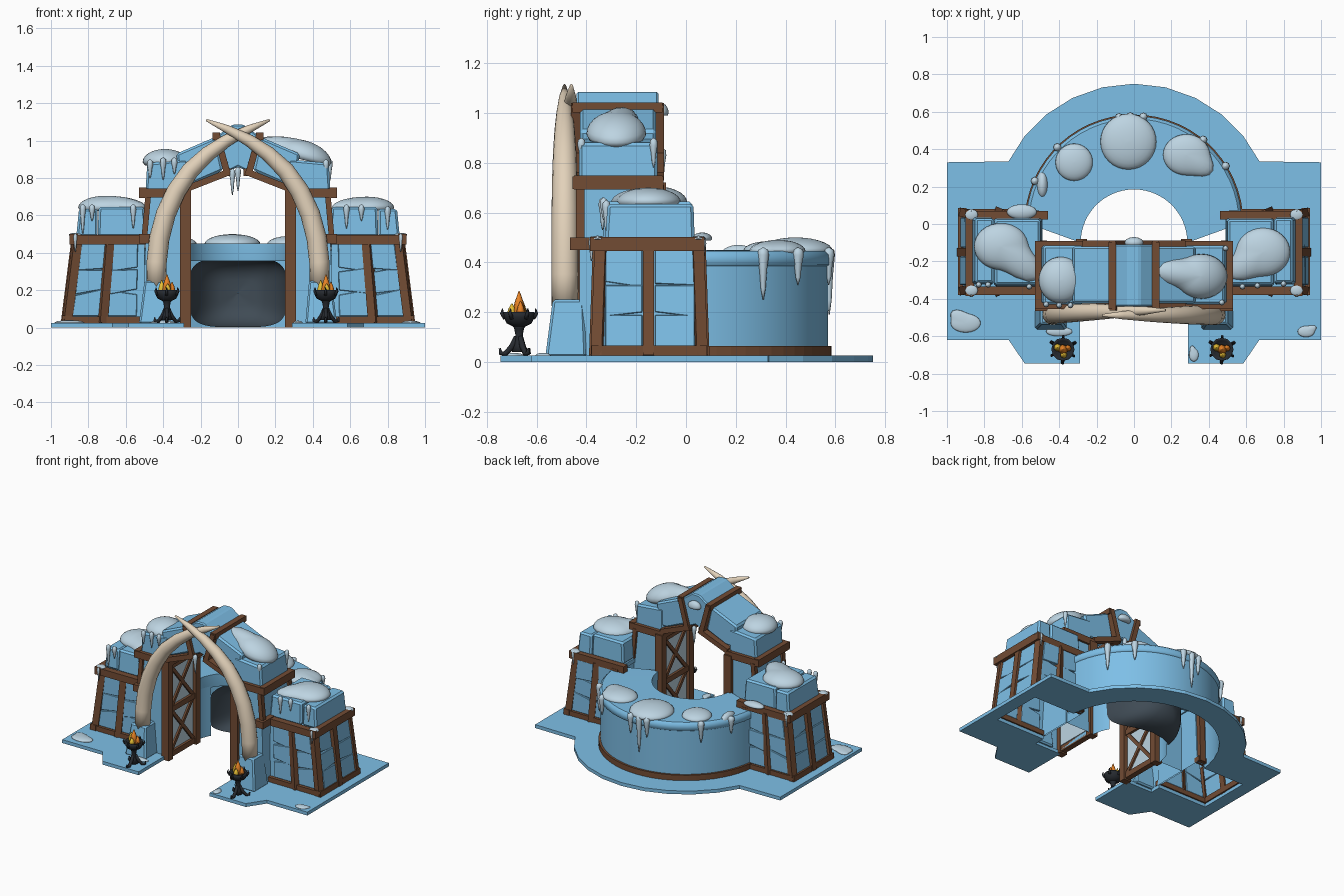
import bpy, bmesh, math, random
from mathutils import Vector

if "Cube" in bpy.data.objects:
    bpy.data.objects.remove(bpy.data.objects["Cube"])
random.seed(4)

def material(name, rgb):
    m = bpy.data.materials.new(name)
    m.diffuse_color = (*rgb, 1)
    m.use_nodes = True
    m.node_tree.nodes["Principled BSDF"].inputs["Base Color"].default_value = m.diffuse_color
    return m
ICE = material("ice_blue", (.21, .53, .81))
SNOW = material("snow", (.51, .66, .76))
WOOD = material("brown_wood", (.17, .072, .034))
IVORY = material("ivory", (.76, .64, .49))
DARK = material("cave_dark", (.05, .07, .09))
IRON = material("black_iron", (.02, .024, .03))
ORANGE = material("flame_orange", (.85, .24, .02))
YELLOW = material("flame_yellow", (.90, .58, .04))

def mesh(name, verts, faces, mat, smooth=False, bevel=0):
    bm = bmesh.new()
    vs = [bm.verts.new(v) for v in verts]
    for f in faces:
        bm.faces.new([vs[i] for i in f])
    bmesh.ops.recalc_face_normals(bm, faces=bm.faces)
    if bevel:
        bmesh.ops.bevel(bm, geom=bm.edges[:], offset=bevel, segments=1, affect='EDGES')
    me = bpy.data.meshes.new(name)
    bm.to_mesh(me)
    bm.free()
    me.materials.append(mat)
    for p in me.polygons:
        p.use_smooth = smooth
    ob = bpy.data.objects.new(name, me)
    bpy.context.collection.objects.link(ob)
    return ob

def hexa(name, mat, low, high, bevel=0, hollow=False):
    """Solid from four lower and four upper corners; hollow leaves the bottom open."""
    faces = [(4, 5, 6, 7)] + [(i, (i+1) % 4, 4+(i+1) % 4, 4+i) for i in range(4)]
    return mesh(name, low + high, faces if hollow else faces + [(0, 1, 2, 3)], mat, bevel=bevel)

def rect(x0, x1, y0, y1, z, s=1):
    return [(s*x0, y0, z), (s*x1, y0, z), (s*x1, y1, z), (s*x0, y1, z)]

def box(name, mat, x0, x1, y0, y1, z0, z1, s=1, bevel=0):
    return hexa(name, mat, rect(x0, x1, y0, y1, z0, s), rect(x0, x1, y0, y1, z1, s), bevel)

def beam(name, p, q, w, d, mat=WOOD):
    p, q = Vector(p), Vector(q)
    r = (q-p).to_track_quat('Z', 'Y')
    c = [r @ Vector((a*w/2, b*d/2, 0)) for a, b in ((-1, -1), (1, -1), (1, 1), (-1, 1))]
    return hexa(name, mat, [p+v for v in c], [q+v for v in c])

def prism(name, mat, outline, lo, hi, axis, s=1, bevel=0):
    n = len(outline)
    pt = (lambda a, b, t: (s*a, t, b)) if axis == 'y' else (lambda a, b, t: (s*a, b, t))
    verts = [pt(a, b, t) for t in (lo, hi) for a, b in outline]
    faces = [tuple(range(n)), tuple(range(n, 2*n))] + [(i, (i+1) % n, n+(i+1) % n, n+i) for i in range(n)]
    return mesh(name, verts, faces, mat, bevel=bevel)

def grid(name, rows, mat, closed=False, caps=False, smooth=True):
    n = len(rows[0])
    faces = [(r*n+i, r*n+(i+1) % n, (r+1)*n+(i+1) % n, (r+1)*n+i)
             for r in range(len(rows)-1) for i in range(n if closed else n-1)]
    if caps:
        faces += [tuple(range(n)), tuple(range((len(rows)-1)*n, len(rows)*n))]
    return mesh(name, [v for r in rows for v in r], faces, mat, smooth)

def tube(name, pts, radii, mat, n=12, ref=(0, 1, 0)):
    pts = [Vector(p) for p in pts]
    rows = []
    for i, p in enumerate(pts):
        d = (pts[min(i+1, len(pts)-1)] - pts[max(i-1, 0)]).normalized()
        u = d.cross(Vector(ref)).normalized()
        v = d.cross(u)
        rows.append([p + radii[i]*(u*math.cos(k*math.tau/n) + v*math.sin(k*math.tau/n)) for k in range(n)])
    return grid(name, rows, mat, True, True)

def lathe(name, x, y, prof, mat, n=12):
    return grid(name, [[(x+r*math.cos(k*math.tau/n), y+r*math.sin(k*math.tau/n), z) for k in range(n)]
                       for r, z in prof], mat, True, True)

def snow(name, x, y, z, rx, ry, h, tail=0, ang=0, slope=0):
    """Soft mound, optionally a teardrop with its tail towards ang."""
    rows = []
    for t, hz in [(.9, -.25)] + [(math.cos(a*math.pi/14), math.sin(a*math.pi/14)) for a in range(7)] + [(.02, 1)]:
        row = []
        for k in range(32):
            a = k*math.tau/32
            f = t*(1 + tail*max(0, math.cos(a-math.radians(ang)))**10)
            dx = rx*f*math.cos(a)
            row.append((x+dx, y+ry*f*math.sin(a), z+h*hz+slope*dx))
        rows.append(row)
    return grid(name, rows, SNOW, True, True)

def icicle(x, y, z, l, r=.015):
    lathe("icicle", x, y, [(.002, z+.03), (r, z+.02), (r*1.15, z), (r*.75, z-l*.35), (r*.5, z-l*.75), (.002, z-l)], SNOW, 8)

arc = lambda R, cy, a: (R*math.cos(math.radians(a)), cy+R*math.sin(math.radians(a)))

# Ground plate halves, open under the hollow building
half = [(.29, -.745), (.585, -.745), (.67, -.62), (1, -.62), (1, .33)]
half += [arc(.75, 0, a) for a in (26.5, 38.7, 51.5, 64, 77, 90)]
half += [arc(.57, 0, a) for a in range(90, 5, -10)]
half += [(.568, .05), (.905, .05), (.905, -.34), (.505, -.34), (.505, -.42), (.29, -.42)]
for s in (1, -1):
    prism("ground_plate", ICE, half, 0, .025, 'z', s)

# Round rear wall: hollow shell, base moulding, cave recess
A = range(0, 181, 6)
def shell(name, prof, mat, angles=A, smooth=True):
    return grid(name, [[(*arc(R, cy, a), z) for a in angles] for R, cy, z in prof], mat, smooth=smooth)
shell("rear_wall_outside", [(.57, 0, .02), (.57, 0, .385)], ICE)
shell("rear_wall_rim", [(.57, 0, .385), (.578, 0, .39), (.578, 0, .43), (.562, 0, .445)], ICE)
shell("rear_wall_top", [(.562, 0, .445), (.285, -.1, .45)], ICE, smooth=False)
shell("rear_wall_lip", [(.285, -.1, .45), (.286, -.1, .40), (.291, -.1, .355)], ICE)
for r in (range(0, 31, 6), range(150, 181, 6)):
    shell("cave_side_wall", [(.29, -.1, 0), (.29, -.1, .38)], ICE, r)
shell("rear_base_moulding", [(.57, 0, .065), (.585, 0, .065), (.585, 0, .025)], WOOD, smooth=False)
sp = lambda v, e: math.copysign(abs(v)**e, v)
rows = []
for i in range(9):
    ph = i*math.pi/16
    sc = max(.01, math.cos(ph)**.6)
    row = []
    for k in range(40):
        t = k*math.tau/40
        x = .262*sc*sp(math.cos(t), .5)
        row.append((x, -.097+math.sqrt(.29**2-x*x)+.17*math.sin(ph), .187+.185*sc*sp(math.sin(t), .5)))
    rows.append(row)
grid("cave_recess", rows, DARK, True)

for s in (1, -1):
    # Side tower: tapered hollow core with split slabs between the posts
    hexa("tower_core", ICE, rect(.50, .92, -.35, .06, .02, s), rect(.50, .865, -.335, .04, .46, s), hollow=True)
    ox = lambda z: .925-.06*(z-.03)/.43
    zs = [.06, .19, .31, .45]
    for k in range(3):
        za, zb = zs[k]+.001, zs[k+1]-.001
        for u0, u1 in ((.12, .50), (.58, .92)):
            j = [random.uniform(-.018, .018) for _ in range(2)]
            ja, jb = (0 if k == 0 else j[0]), (0 if k == 2 else j[1])
            d = random.uniform(.004, .014)
            X = lambda u, z: s*(.49+u*(ox(z)-.49))
            for y0, y1 in ((-.348-d, -.332), (.036, .058+d)):
                hexa("tower_slab", ICE,
                     [(X(u0, za), y0, za+ja), (X(u1, za), y0, za-ja), (X(u1, za), y1, za-ja), (X(u0, za), y1, za+ja)],
                     [(X(u0, zb), y0, zb+jb), (X(u1, zb), y0, zb-jb), (X(u1, zb), y1, zb-jb), (X(u0, zb), y1, zb+jb)], .003)
        for y0, y1 in ((-.325, -.175), (-.125, .035)):
            j = random.uniform(-.015, .015) if k else 0
            a, b, d = ox(za)+.004, ox(zb)+.004, random.uniform(0, .01)
            hexa("tower_side_slab", ICE,
                 [(s*(a-.02), y0, za+j), (s*(a+d), y0, za+j), (s*(a+d), y1, za-j), (s*(a-.02), y1, za-j)],
                 [(s*(b-.02), y0, zb), (s*(b+d), y0, zb), (s*(b+d), y1, zb), (s*(b-.02), y1, zb)], .003)
    # Tower timber frame
    for xa, ya, xb, yb in ((.915, -.355, .86, -.34), (.915, .06, .86, .045), (.925, -.15, .87, -.15),
                           (.725, -.36, .69, -.345), (.725, .065, .69, .05), (.53, .065, .53, .05)):
        beam("tower_post", (s*xa, ya, .025), (s*xb, yb, .46), .045, .045)
    for z0, z1, xo, xi, y0, y1 in ((.025, .06, .94, .5, -.375, .08), (.445, .495, .90, .46, -.38, .07)):
        box("tower_front_beam", WOOD, xi, xo, y0, y0+.045, z0, z1, s)
        box("tower_back_beam", WOOD, xi, xo, y1-.045, y1, z0, z1, s)
        box("tower_side_beam", WOOD, xo-.045, xo, y0-.005, y1+.005, z0, z1+.006, s)
    box("tower_deck", ICE, .49, .88, -.35, .05, .455, .485, s)
    box("inner_short_beam", WOOD, .46, .53, -.465, -.33, .45, .50, s)
    # Tower upper blocks
    hexa("tower_top_block", ICE, rect(.49, .75, -.335, .03, .485, s), rect(.50, .745, -.325, .025, .645, s), .012)
    hexa("tower_outer_block", ICE, rect(.75, .865, -.325, .035, .485, s), rect(.75, .85, -.315, .03, .635, s), .012)

    # Gate pillar and wooden side truss
    hexa("gate_pillar", ICE, rect(.30, .51, -.43, -.10, .02, s), rect(.30, .485, -.425, -.105, .71, s), hollow=True)
    box("truss_panel", SNOW, .278, .305, -.41, -.12, .05, .70, s)
    for y in (-.425, -.105):
        box("gate_post", WOOD, .25, .31, y-.025, y+.025, 0, .72, s)
        beam("pillar_outer_post", (s*.50, y, .49), (s*.48, y, .71), .035, .03)
    for z in (.03, .36, .68):
        box("truss_rail", WOOD, .26, .30, -.42, -.11, z-.02, z+.02, s)
    for z0, z1 in ((.04, .36), (.36, .68)):
        for a, b in ((-.40, -.13), (-.13, -.40)):
            beam("truss_brace", (s*.278, a, z0), (s*.278, b, z1), .025, .025)
    # Upper beam ring
    for y0 in (-.455, -.13):
        box("upper_beam", WOOD, .25, .53, y0, y0+.04, .695, .745, s)
    for x0 in (.25, .49):
        box("upper_cross_beam", WOOD, x0, x0+.04, -.45, -.095, .692, .748, s)
    # Arch blocks, rafters and keystone bands
    prism("arch_shoulder", ICE, [(.27, .72), (.495, .72), (.485, .88), (.27, .90)], -.43, -.115, 'y', s, .012)
    prism("arch_slope_block", ICE, [(.24, .77), (.08, .84), (.12, 1.02), (.33, .93), (.31, .77)], -.425, -.12, 'y', s, .012)
    for y in (-.44, -.11):
        beam("rafter", (s*.27, y, .745), (s*.04, y, .835), .045, .035)
        beam("keystone_band", (s*.055, y, .815), (s*.115, y, 1.035), .045, .035)
    beam("keystone_top_band", (s*.115, -.455, 1.022), (s*.115, -.095, 1.022), .04, .04)
    beam("keystone_under_band", (s*.05, -.45, .83), (s*.05, -.10, .83), .04, .04)

    # Tusk on its ice pedestal
    hexa("tusk_pedestal", ICE, rect(.36, .53, -.565, -.40, .02, s), rect(.38, .50, -.535, -.41, .25, s), .01)
    path = [(.437, .22), (.435, .35), (.42, .48), (.385, .61), (.33, .73), (.255, .84),
            (.16, .93), (.06, 1.0), (-.06, 1.062), (-.17, 1.11)]
    tube("tusk", [(s*x, -.486 + .012*i/9 - .014*s*i/9, z) for i, (x, z) in enumerate(path)],
         [.053, .054, .054, .053, .051, .047, .041, .033, .022, .006], IVORY, 16)

    # Brazier with curled feet and flames
    bx, by = (.47 if s > 0 else -.38), -.67
    lathe("brazier_stem", bx, by, [(.03, .04), (.02, .07), (.015, .11), (.02, .135), (.03, .15)], IRON)
    lathe("brazier_bowl", bx, by, [(.02, .14), (.05, .155), (.062, .18), (.062, .20), (.052, .20), (.045, .185)], IRON)
    for k in range(6):
        c, n = math.cos(k*math.tau/6+.5), math.sin(k*math.tau/6+.5)
        tube("brazier_rim_spike", [(bx+.056*c, by+.056*n, .175), (bx+.07*c, by+.07*n, .195), (bx+.066*c, by+.066*n, .215)],
             [.009, .007, .002], IRON, 6, (-n, c, 0))
        if k % 2 == 0:
            tube("brazier_foot", [(bx+r*c, by+r*n, z) for r, z in ((.01, .10), (.03, .06), (.055, .033), (.075, .036), (.078, .055))],
                 [.011, .012, .011, .009, .004], IRON, 6, (-n, c, 0))
    for dx, dy, h, r, m in ((0, 0, .285, .027, ORANGE), (-.028, .010, .255, .021, YELLOW),
                            (.027, .006, .245, .018, ORANGE), (.004, -.029, .235, .019, YELLOW)):
        lathe("flame", bx+dx, by+dy, [(r*.6, .18), (r, .20), (r*.7, .20+(h-.2)*.45), (.002, h)], m, 7)

# Keystone at the apex
prism("keystone", ICE, [(-.05, .835), (0, .86), (.05, .835), (.105, 1.03), (.03, 1.085), (-.03, 1.085), (-.105, 1.03)],
      -.44, -.11, 'y', 1, .008)

# Snow mounds
snow("snow_left_tower", -.71, -.12, .64, .145, .125, .065, 1.0, -45)
snow("snow_right_tower", .69, -.15, .64, .145, .13, .06, .6, -140)
snow("snow_left_gate", -.39, -.30, .885, .12, .125, .07)
snow("snow_right_gate", .36, -.28, .915, .14, .12, .085, .95, 170, -.25)
snow("snow_rear_middle", -.03, .44, .445, .15, .15, .055)
snow("snow_rear_left", -.32, .33, .445, .10, .10, .04)
snow("snow_rear_right", .28, .37, .445, .125, .11, .045, .4, -40)
snow("snow_rear_left_edge", -.49, .21, .43, .03, .07, .04)
snow("snow_left_tower_back", -.60, .065, .495, .08, .04, .025)
snow("snow_keystone_back", 0, -.10, 1.0, .05, .03, .04)
snow("snow_ground_left", -.90, -.53, .025, .08, .05, .015, .6, 120)
snow("snow_ground_right", .92, -.575, .025, .045, .03, .012, .5, 40)
snow("snow_ground_front", .32, -.70, .025, .025, .035, .012, .5, 110)
snow("snow_tusk_foot", -.40, -.575, .025, .07, .025, .012)
for x, y in ((-.87, -.355), (.87, -.355), (-.87, .05), (.87, .05)):
    snow("snow_beam_corner", x, y, .495, .035, .03, .012)
    icicle(x, y-.025 if y < 0 else y+.02, .475, .07, .01)

# Icicles
for x, y, z, l in ((-.83, -.325, .63, .13), (-.78, -.325, .63, .06), (-.56, -.335, .63, .10), (.58, -.335, .63, .10),
                   (.66, -.33, .63, .06), (.80, -.32, .62, .10), (-.47, -.43, .87, .07), (-.40, -.435, .88, .09),
                   (-.34, -.435, .88, .06), (.47, -.42, .87, .06), (-.03, -.455, .82, .11), (0, -.095, .83, .10),
                   (.49, .31, .43, .18), (.37, .45, .43, .12), (-.02, .575, .43, .24), (.05, .573, .43, .12),
                   (-.08, .57, .43, .12), (-.41, .41, .43, .13), (-.53, .23, .43, .10), (.49, -.13, .87, .09)):
    icicle(x, y, z, l, .02 if y > .2 else .014)
